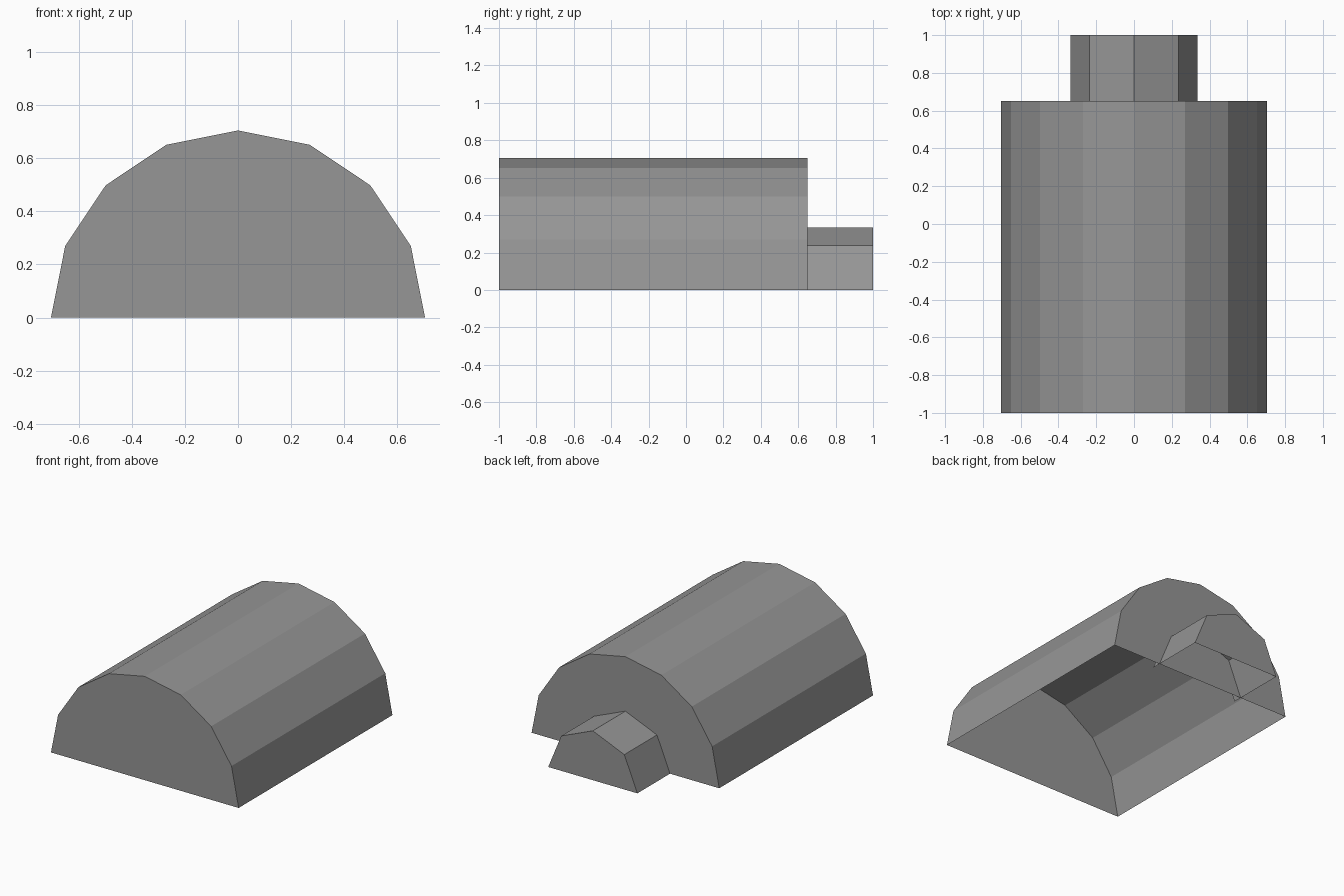
import bpy, bmesh, math

if "Cube" in bpy.data.objects:
    bpy.data.objects.remove(bpy.data.objects["Cube"])

grey = bpy.data.materials.new("grey")
grey.diffuse_color = (0.305, 0.305, 0.305, 1)
grey.use_nodes = True
grey.node_tree.nodes["Principled BSDF"].inputs["Base Color"].default_value = grey.diffuse_color


def half_tube(name, radius, sides, y_front, y_back, cap_front, cap_back):
    """Half-round shell along y, open underneath, with optional end walls."""
    bm = bmesh.new()
    rings = []
    for y in (y_front, y_back):
        angles = [math.pi * i / sides for i in range(sides + 1)]
        rings.append([bm.verts.new((radius * math.cos(a), y, radius * math.sin(a)))
                      for a in angles])
    front, back = rings
    for i in range(sides):
        bm.faces.new((front[i], back[i], back[i + 1], front[i + 1]))
    if cap_front:
        bm.faces.new(front)
    if cap_back:
        bm.faces.new(back[::-1])
    mesh = bpy.data.meshes.new(name)
    bm.to_mesh(mesh)
    bm.free()
    mesh.materials.append(grey)
    obj = bpy.data.objects.new(name, mesh)
    bpy.context.collection.objects.link(obj)
    return obj


# Long vaulted hall, walled at both ends
half_tube("main_vault", 0.705, 8, -1.0, 0.65, True, True)

# Small porch on the back, its open inner end pushed slightly through the wall
half_tube("porch_vault", 0.335, 4, 0.59, 1.0, False, True)
